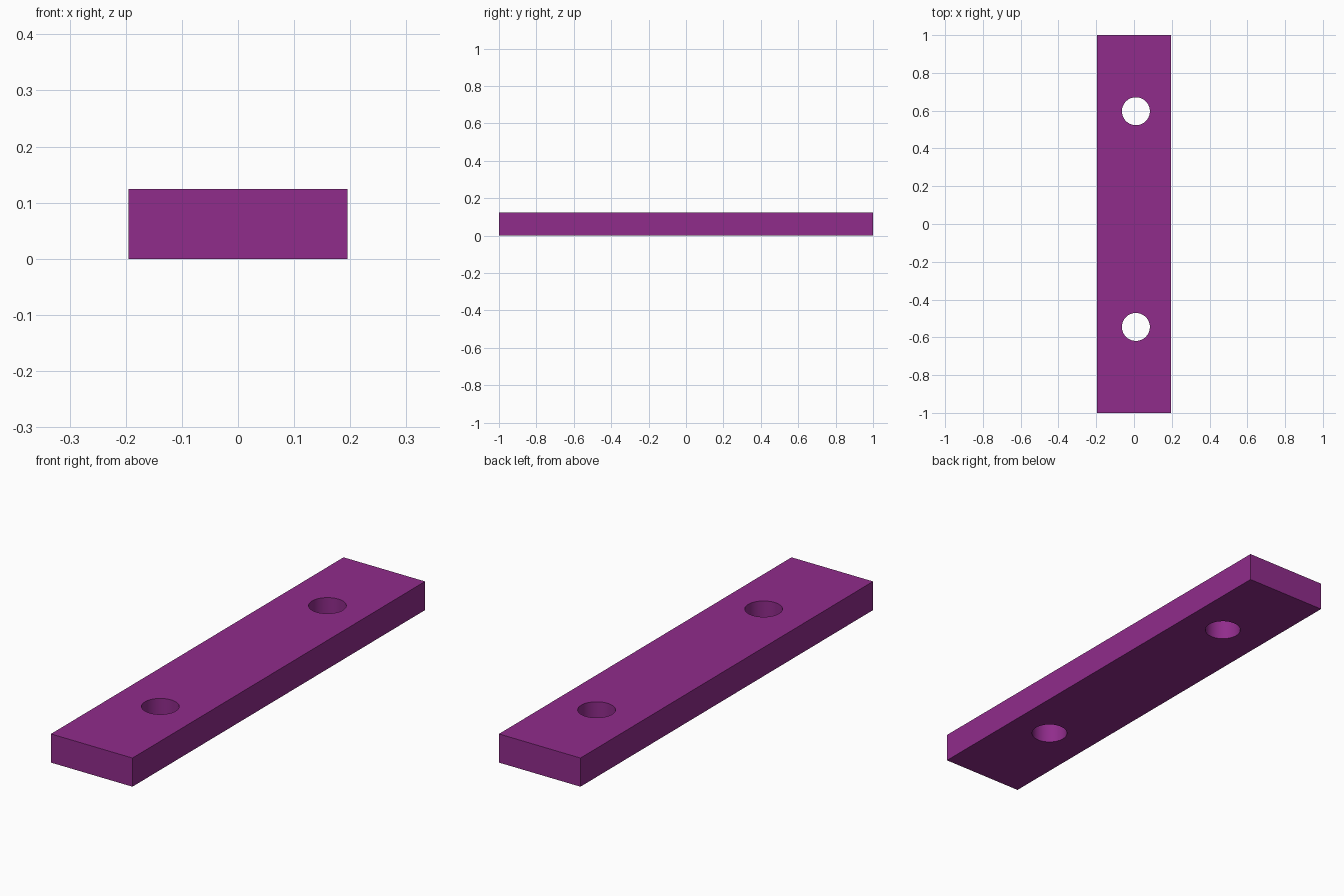
import bpy

if "Cube" in bpy.data.objects:
    bpy.data.objects.remove(bpy.data.objects["Cube"])

WIDTH, LENGTH, HEIGHT = 0.39, 2.0, 0.124
HOLE_RADIUS = 0.074
HOLES = [(0.01, 0.597), (0.01, -0.545)]

# Flat bar
bpy.ops.mesh.primitive_cube_add(size=1, location=(0, 0, HEIGHT / 2))
bar = bpy.context.object
bar.name = "drilled_bar"
bar.scale = (WIDTH, LENGTH, HEIGHT)
bpy.ops.object.transform_apply(location=True, rotation=False, scale=True)

purple = bpy.data.materials.new("purple")
purple.diffuse_color = (0.28, 0.025, 0.26, 1)
purple.use_nodes = True
purple.node_tree.nodes["Principled BSDF"].inputs["Base Color"].default_value = purple.diffuse_color
bar.data.materials.append(purple)


# Round through holes
def drill(x, y):
    bpy.ops.mesh.primitive_cylinder_add(
        vertices=64, radius=HOLE_RADIUS, depth=HEIGHT * 3,
        location=(x, y, HEIGHT / 2))
    cutter = bpy.context.object
    cutter.name = "hole_cutter"
    cutter.data.materials.append(purple)
    cutter.hide_render = True
    cut = bar.modifiers.new("hole", 'BOOLEAN')
    cut.operation = 'DIFFERENCE'
    cut.solver = 'EXACT'
    cut.object = cutter
    bpy.ops.object.select_all(action='DESELECT')
    bpy.context.view_layer.objects.active = bar
    bar.select_set(True)
    bpy.ops.object.modifier_apply(modifier=cut.name)
    bpy.data.objects.remove(cutter)


for x, y in HOLES:
    drill(x, y)

# Smooth hole walls, sharp bar edges
bpy.ops.object.shade_smooth_by_angle()
